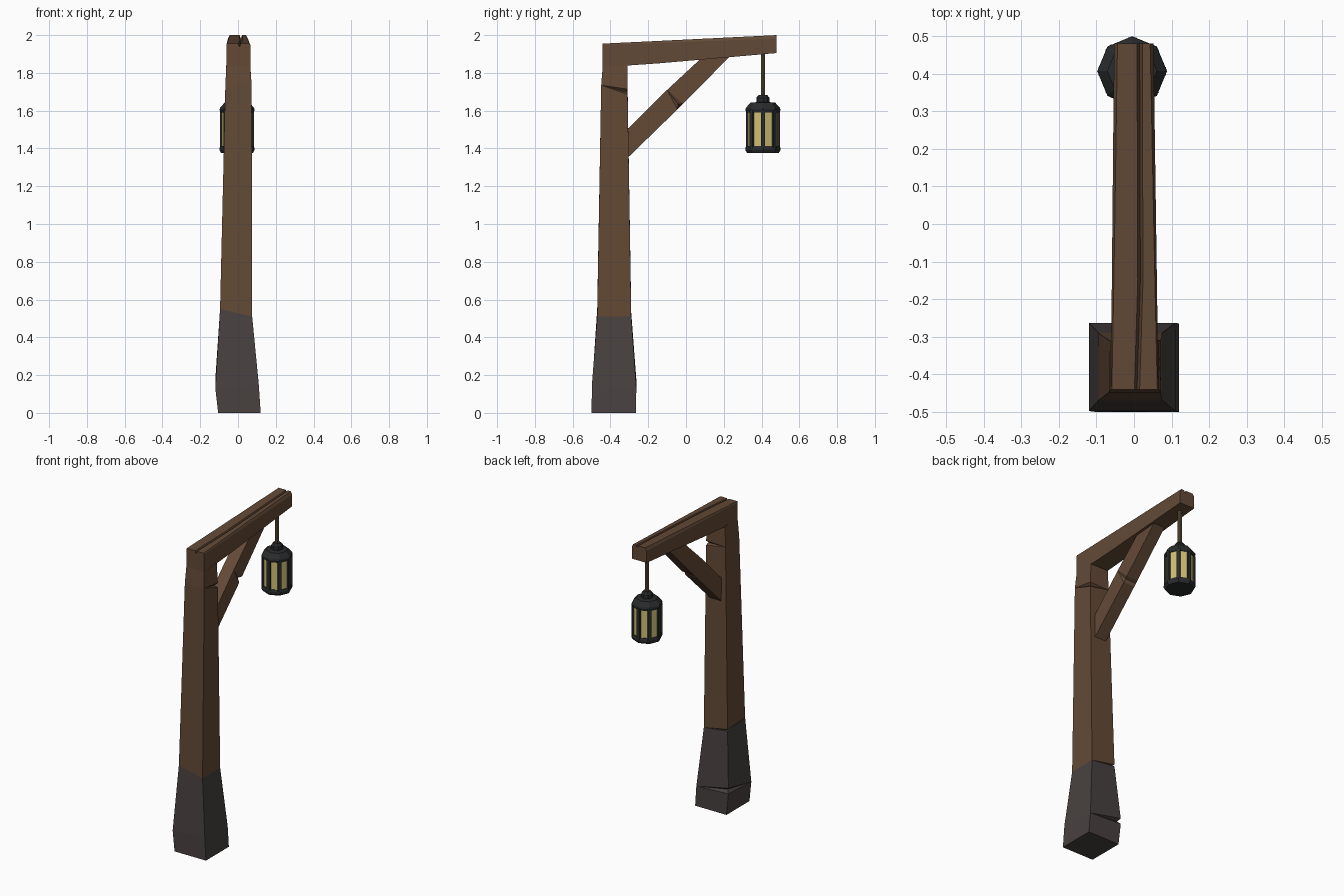
import bpy, bmesh, math
from mathutils import Vector, Matrix

if "Cube" in bpy.data.objects:
    bpy.data.objects.remove(bpy.data.objects["Cube"])


def material(name, rgb):
    m = bpy.data.materials.new(name)
    m.diffuse_color = (*rgb, 1)
    m.use_nodes = True
    m.node_tree.nodes["Principled BSDF"].inputs["Base Color"].default_value = m.diffuse_color
    return m


WOOD = material("wood", (0.125, 0.068, 0.037))
FOOT = material("dark_foot", (0.065, 0.052, 0.051))
IRON = material("iron", (0.022, 0.024, 0.025))
ROPE = material("rod_brown", (0.09, 0.065, 0.035))
GLASS = material("lamp_glass", (0.62, 0.52, 0.17))


def finish(name, bm, mat):
    bmesh.ops.recalc_face_normals(bm, faces=bm.faces)
    mesh = bpy.data.meshes.new(name)
    bm.to_mesh(mesh)
    bm.free()
    mesh.materials.append(mat)
    obj = bpy.data.objects.new(name, mesh)
    bpy.context.collection.objects.link(obj)
    return obj


def loft(name, rings, mat):
    """Skin a stack of equally sized point rings and cap both ends."""
    bm = bmesh.new()
    loops = [[bm.verts.new(p) for p in ring] for ring in rings]
    n = len(loops[0])
    for a, b in zip(loops, loops[1:]):
        for i in range(n):
            j = (i + 1) % n
            bm.faces.new((a[i], a[j], b[j], b[i]))
    bm.faces.new(loops[0])
    bm.faces.new(loops[-1])
    bmesh.ops.remove_doubles(bm, verts=bm.verts, dist=0.0002)
    return finish(name, bm, mat)


def square(x0, x1, y0, y1, zs):
    """Four corners: front left, front right, back right, back left."""
    return [Vector(p) for p in ((x0, y0, zs[0]), (x1, y0, zs[1]),
                                (x1, y1, zs[2]), (x0, y1, zs[3]))]


def chip(ring, corner, depth, height):
    """Three rings that cut a notch into one corner of a ring."""
    centre = sum(ring, Vector()) / 4
    inward = centre - ring[corner]
    inward.z = 0
    out = []
    for dz, d in ((-height, 0), (0, depth), (height, 0)):
        r = [p.copy() for p in ring]
        r[corner] += inward.normalized() * d + Vector((0, 0, dz))
        out.append(r)
    return out


def lathe(name, profile, sides, mat, centre=(-0.005, 0.407)):
    rings = [[Vector((centre[0] + r * math.cos(math.tau * i / sides),
                      centre[1] + r * math.sin(math.tau * i / sides), z))
              for i in range(sides)] for r, z in profile]
    return loft(name, rings, mat)


# Flared dark foot with a chipped back corner
joint = square(-0.095, 0.075, -0.47, -0.29, (0.55, 0.51, 0.51, 0.53))
loft("post_foot",
     [square(-0.105, 0.12, -0.50, -0.265, (0, 0, 0, 0))]
     + chip(square(-0.12, 0.11, -0.498, -0.263, (0.13, 0.15, 0.13, 0.16)), 3, 0.025, 0.018)
     + [joint], FOOT)

# Tapered wooden post with notches
loft("post",
     chip(joint, 3, 0.018, 0.012)[1:]
     + chip(square(-0.067, 0.072, -0.449, -0.309, (1.73, 1.735, 1.70, 1.71)), 2, 0.02, 0.014)
     + [square(-0.062, 0.065, -0.441, -0.311, (1.835, 1.835, 1.845, 1.845))], WOOD)


# Overhanging beam with chamfered top edges and a crack along the top
def beam_section(y, x0, x1, z0, z1, chamfer, crack):
    pts = [(x0, z0), (x1, z0), (x1, z1 - chamfer), (x1 - chamfer * 0.5, z1),
           (crack + 0.007, z1), (crack, z1 - 0.018), (crack - 0.007, z1),
           (x0 + chamfer * 0.5, z1), (x0, z1 - chamfer)]
    return [Vector((x, y, z)) for x, z in pts]


loft("beam", [beam_section(-0.441, -0.062, 0.065, 1.83, 1.955, 0.006, 0.008),
              beam_section(-0.15, -0.059, 0.061, 1.85, 1.969, 0.011, 0.017),
              beam_section(0.48, -0.053, 0.052, 1.905, 2.0, 0.018, 0.015)], WOOD)


# Diagonal brace with a chip halfway along its lower edge
def brace_section(low, high, nick=0):
    w = 0.04
    return [Vector((-w, *low)), Vector((w - nick, low[0] - nick, low[1] + nick)),
            Vector((w, *high)), Vector((-w, *high))]


mid = ((-0.03, 1.622), (-0.10, 1.71))
loft("diagonal_brace",
     [brace_section((-0.33, 1.33), (-0.33, 1.48)),
      brace_section((-0.045, 1.607), mid[1]),
      brace_section(*mid, nick=0.012),
      brace_section((-0.015, 1.637), mid[1]),
      brace_section((0.25, 1.905), (0.11, 1.905))], WOOD)

# Hanging rod and lantern
lathe("hanging_rod", [(0.013, 1.67), (0.013, 1.92)], 6, ROPE)
lathe("lantern_cap", [(0.088, 1.59), (0.093, 1.605), (0.09, 1.615), (0.066, 1.642),
                      (0.035, 1.645), (0.035, 1.668), (0.022, 1.684)], 8, IRON)
lathe("lantern_base", [(0.085, 1.377), (0.093, 1.392), (0.093, 1.402), (0.088, 1.412)], 8, IRON)
lathe("lantern_glass", [(0.083, 1.40), (0.083, 1.60)], 8, GLASS)

# Corner bars of the lantern, one at each edge of the glass
for i in range(8):
    bm = bmesh.new()
    bmesh.ops.create_cube(bm, size=1)
    place = (Matrix.Translation((-0.005, 0.407, 1.50))
             @ Matrix.Rotation(math.tau * i / 8, 4, 'Z')
             @ Matrix.Translation((0.081, 0, 0))
             @ Matrix.Diagonal((0.018, 0.022, 0.20, 1)))
    bm.transform(place)
    finish(f"lantern_bar_{i + 1}", bm, IRON)
